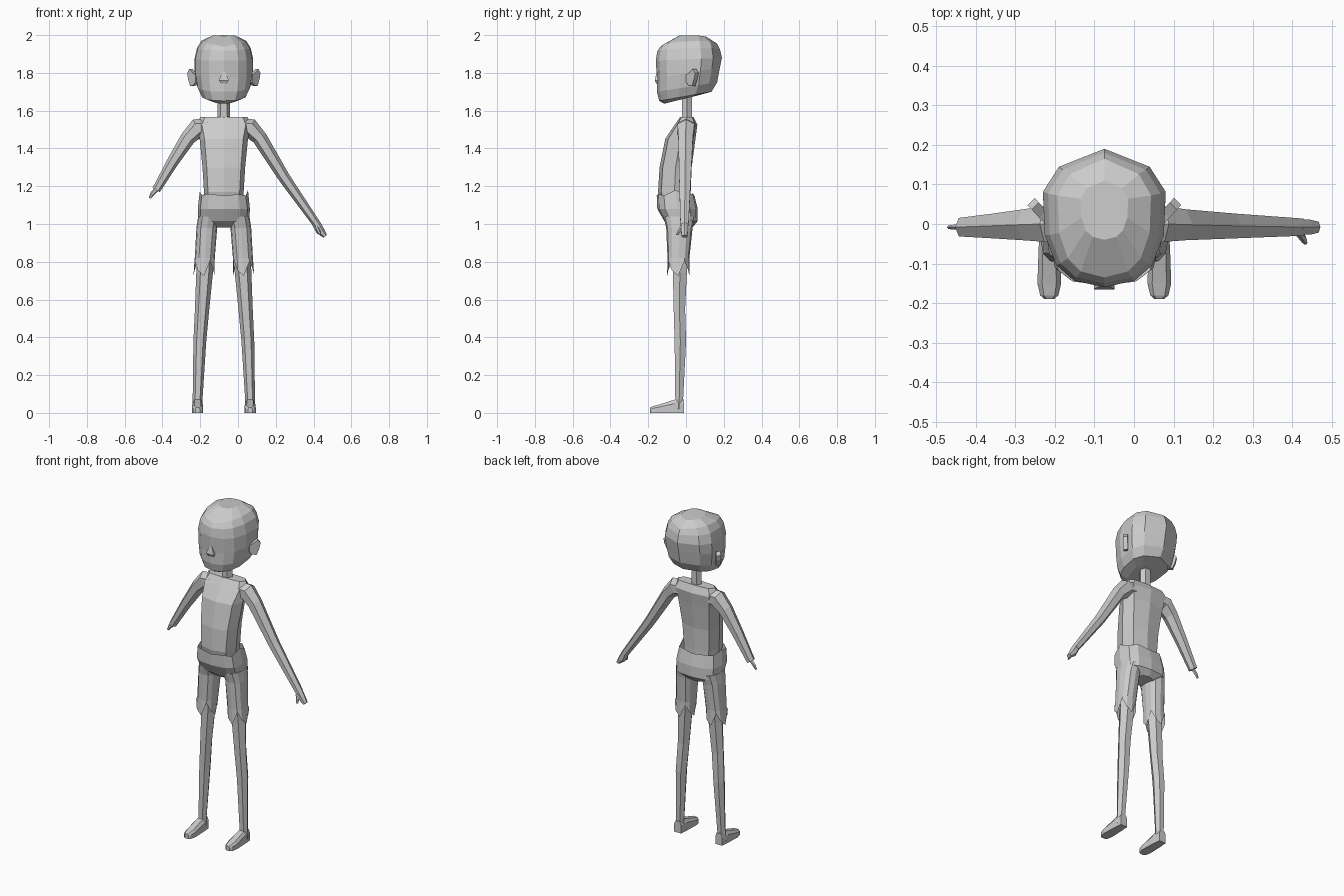
import bpy, bmesh, math
from mathutils import Vector

if "Cube" in bpy.data.objects:
    bpy.data.objects.remove(bpy.data.objects["Cube"])

CX = -0.075  # body centre line

grey = bpy.data.materials.new("plain_grey")
grey.diffuse_color = (0.6, 0.6, 0.6, 1)
grey.use_nodes = True
grey.node_tree.nodes["Principled BSDF"].inputs["Base Color"].default_value = grey.diffuse_color


def loft(name, rings, caps=(True, True)):
    """Skin a list of equal-length point rings."""
    bm = bmesh.new()
    vs = [[bm.verts.new(p) for p in r] for r in rings]
    n = len(vs[0])
    for a, b in zip(vs, vs[1:]):
        for i in range(n):
            j = (i + 1) % n
            bm.faces.new((a[i], a[j], b[j], b[i]))
    if caps[0]:
        bm.faces.new(vs[0][::-1])
    if caps[1]:
        bm.faces.new(vs[-1])
    bmesh.ops.recalc_face_normals(bm, faces=bm.faces)
    me = bpy.data.meshes.new(name)
    bm.to_mesh(me)
    bm.free()
    me.materials.append(grey)
    ob = bpy.data.objects.new(name, me)
    bpy.context.collection.objects.link(ob)
    return ob


def ring(x, y0, y1, z, rx, n=8, turn=0.5, power=1.0):
    """Horizontal rounded ring between y0 and y1."""
    out = []
    for i in range(n):
        a = 2 * math.pi * (i + turn) / n
        c, s = math.cos(a), math.sin(a)
        k = math.cos(math.pi / n) if turn else 1
        out.append((x + rx * math.copysign(abs(c) ** power, c) / k,
                    (y0 + y1) / 2 + (y1 - y0) / 2 * math.copysign(abs(s) ** power, s) / k, z))
    return out


# Head: tilted rings sharing one plan outline
half = [(0, -1), (.5, -.9), (.78, -.68), (.97, -.25), (1, .38), (.74, .74), (0, 1)]
plan = half + [(-x, y) for x, y in half[-2:0:-1]]


def head_ring(rx, yf, yb, zf, zb, lift=0):
    return [(CX + rx * x, (yf + yb) / 2 + (yb - yf) / 2 * y,
             (zf + zb) / 2 + (zb - zf) / 2 * y + lift * abs(x)) for x, y in plan]


loft("head", [head_ring(*r) for r in (
    (.065, -.115, .06, 1.637, 1.68),
    (.118, -.142, .135, 1.652, 1.70),
    (.142, -.154, .165, 1.70, 1.75),
    (.155, -.154, .18, 1.77, 1.83),
    (.155, -.16, .19, 1.865, 1.88),
    (.142, -.152, .18, 1.915, 1.925, .01),
    (.118, -.135, .165, 1.94, 1.955, .02),
    (.06, -.04, .11, 1.995, 1.99, .006))])

# Nose: small wedge
loft("nose", [[(CX - w, y, z), (CX + w, y, z), (CX + w, -.13, z), (CX - w, -.13, z)]
              for w, y, z in ((.016, -.158, 1.745), (.026, -.165, 1.76), (.008, -.156, 1.805))])

# Ears: thin plates swept backwards
ear_shape = [(0, 1.75), (.25, 1.735), (.65, 1.73), (.9, 1.77), (1, 1.80), (.75, 1.82), (.3, 1.80), (0, 1.79)]
for side, s in (("left", 1), ("right", -1)):
    root, tip = Vector((s * .142, .01, 0)), Vector((s * .185, .057, 0))
    off = Vector((s * .009, -.009, 0))
    loft(side + "_ear", [[Vector((CX, 0, z)) + root.lerp(tip, t) + off * k
                          for t, z in ear_shape] for k in (-1, 1)])

# Neck
loft("neck", [ring(CX, -.025, .035, z, .033, 6, 0) for z in (1.54, 1.69)])

# Torso
loft("torso", [ring(CX, *r, n=8, turn=0, power=.65) for r in (
    (-.125, .025, 1.08, .10), (-.148, .025, 1.17, .105), (-.14, .03, 1.3, .113),
    (-.11, .05, 1.45, .128), (-.06, .06, 1.525, .145), (-.03, .04, 1.567, .125))])

# Shorts: hip with a torn waist edge
hips = [ring(CX, *r, n=12, turn=0, power=.7) for r in (
    (-.075, .035, .982, .055), (-.115, .062, 1.015, .135),
    (-.152, .062, 1.08, .138), (-.155, .045, 1.15, .128))]
torn = (.03, 0, .012, 0, .008, .004, .02, .002, .01, .0, .008, 0)
hips[-1] = [(x, y, z + t) for (x, y, z), t in zip(hips[-1], torn)]
loft("shorts_hip", hips, (True, False))


def arm(name, s, path):
    """Six-sided tube; path items are (offset, y, z, half depth, half thickness)."""
    rings = []
    pts = [Vector((CX + s * p[0], p[1], p[2])) for p in path]
    for i, p in enumerate(path):
        d = (pts[min(i + 1, len(pts) - 1)] - pts[max(i - 1, 0)]).normalized()
        up = Vector((0, 1, 0)).cross(d) * -s
        rings.append([pts[i] + Vector((0, p[3] * math.cos(a), 0)) + up * p[4] * math.sin(a)
                      for a in (math.pi / 6 + k * math.pi / 3 for k in range(6))])
    return loft(name, rings)


# Arms: the right one is shorter, with a stump and a single finger
shoulder = [(.07, .0, 1.515, .05, .045), (.14, .0, 1.507, .052, .052), (.19, -.002, 1.455, .045, .04)]
arm("left_arm", 1, shoulder + [(.32, -.005, 1.245, .036, .031), (.495, -.008, .995, .025, .021)])
arm("left_hand", 1, [(.485, -.008, 1.01, .022, .022), (.51, -.008, .965, .022, .023),
                     (.537, -.008, .935, .016, .012)])
arm("left_thumb", 1, [(.49, -.02, .985, .012, .012), (.503, -.037, .96, .011, .010),
                      (.508, -.047, .942, .006, .006)])
arm("right_arm", -1, shoulder + [(.27, -.005, 1.33, .036, .031), (.358, -.008, 1.18, .027, .022)])
arm("right_finger", -1, [(.35, -.008, 1.19, .008, .012), (.378, -.008, 1.16, .007, .012),
                         (.392, -.008, 1.137, .005, .006)])

for side, s in (("left", 1), ("right", -1)):
    # Legs
    loft(side + "_leg", [ring(CX + s * x, y0, y1, z, rx, 6, 0) for x, y0, y1, z, rx in (
        (.085, -.09, .03, 1.02, .05), (.102, -.075, .01, .74, .044), (.115, -.07, .0, .55, .038),
        (.127, -.065, .005, .38, .034), (.139, -.06, -.012, .07, .026), (.141, -.06, -.012, .02, .027))])
    # Feet: tapered wedges
    fx = CX + s * .139
    loft(side + "_foot", [[(fx - w, y, 0), (fx + w, y, 0), (fx + w, y, h * .7),
                           (fx + w * .6, y, h), (fx - w * .6, y, h), (fx - w, y, h * .7)]
                          for y, w, h in ((-.01, .023, .07), (-.06, .027, .07), (-.15, .03, .042),
                                          (-.18, .023, .034), (-.19, .012, .028))])
    # Shorts legs with a ragged hem
    legs = [ring(CX + s * x, y0, y1, z, rx, 12, 0, .8) for x, y0, y1, z, rx in (
        (.08, -.12, .05, 1.04, .056), (.09, -.105, .035, .98, .055),
        (.101, -.098, .018, .82, .053), (.105, -.1, .018, .76, .056))]
    legs[-1] = [(x, y, z + (-.035 if i % 3 == 0 else .045 if i % 3 == 1 else -.005))
                for i, (x, y, z) in enumerate(legs[-1])]
    loft(side + "_shorts_leg", legs, (True, False))
